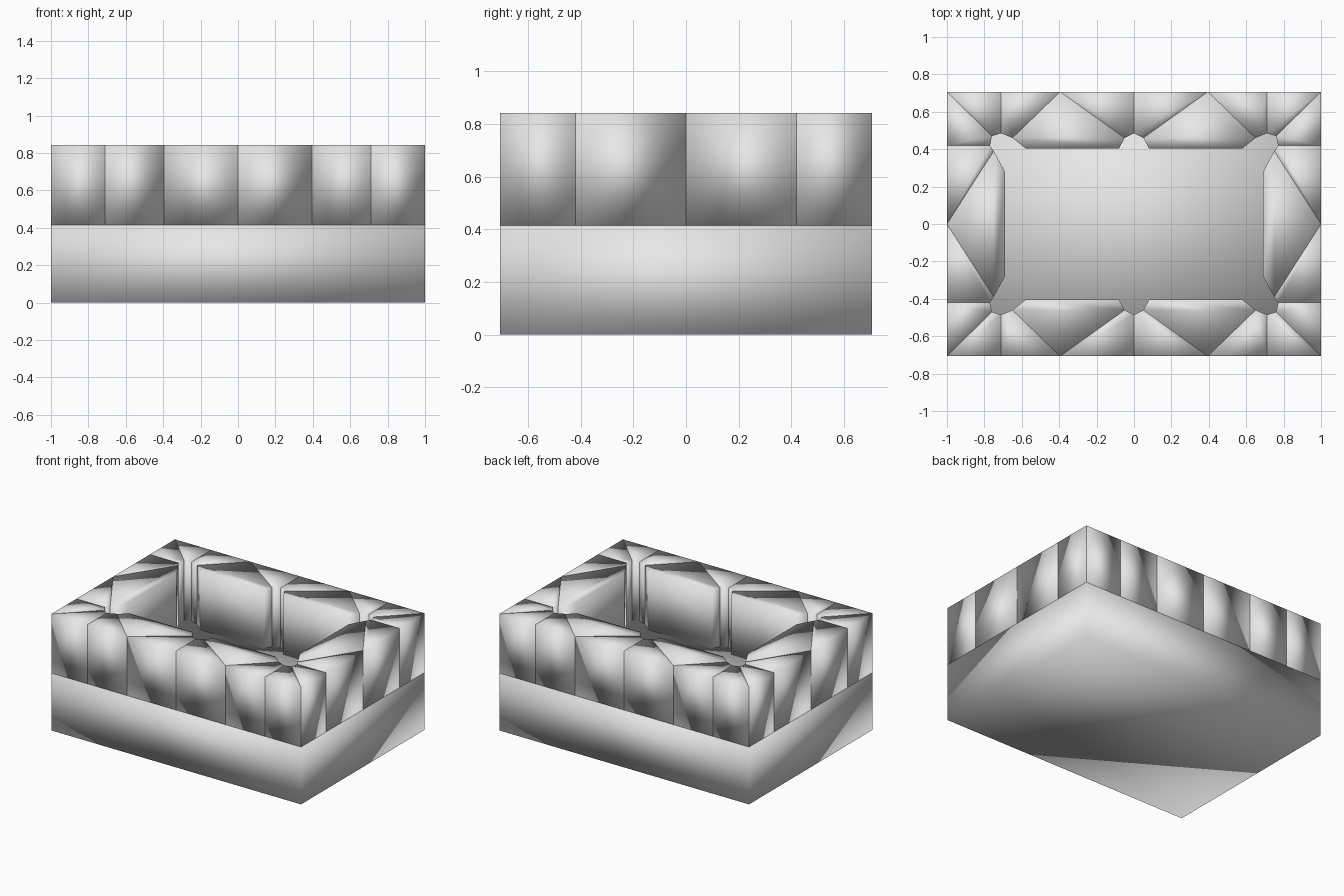
import bpy
import bmesh

cube = bpy.data.objects.get("Cube")
if cube:
    bpy.data.objects.remove(cube, do_unlink=True)

HALF_X, HALF_Y = 1.0, 0.707
FLOOR, TOP = 0.415, 0.843

stone = bpy.data.materials.new("stone_grey")
stone.use_nodes = True
stone.diffuse_color = (0.8, 0.8, 0.8, 1)
stone.node_tree.nodes["Principled BSDF"].inputs["Base Color"].default_value = (0.8, 0.8, 0.8, 1)


def prism(name, outline, bottom, top):
    """Smooth-shaded upright block over a plan outline."""
    bm = bmesh.new()
    face = bm.faces.new([bm.verts.new((x, y, bottom)) for x, y in outline])
    moved = bmesh.ops.extrude_face_region(bm, geom=[face], use_keep_orig=True)["geom"]
    for v in moved:
        if isinstance(v, bmesh.types.BMVert):
            v.co.z = top
    bmesh.ops.recalc_face_normals(bm, faces=bm.faces)
    for f in bm.faces:
        f.smooth = True
    mesh = bpy.data.meshes.new(name)
    bm.to_mesh(mesh)
    bm.free()
    mesh.materials.append(stone)
    obj = bpy.data.objects.new(name, mesh)
    bpy.context.collection.objects.link(obj)


# Solid base slab
prism("base", [(-HALF_X, -HALF_Y), (HALF_X, -HALF_Y), (HALF_X, HALF_Y), (-HALF_X, HALF_Y)], 0, FLOOR)

# Plan points around the open notches, in one quadrant
side_a, side_b = (0.75, 0.39), (0.77, 0.42)
corner_in, long_a, long_b = (0.76, 0.47), (0.71, 0.485), (0.65, 0.46)
mid_a, mid_b = (0.05, 0.46), (0, 0.485)
side_seam, corner = (HALF_X, 0.42), (HALF_X, HALF_Y)
long_seam, long_apex = (0.71, HALF_Y), (0.395, HALF_Y)

# Wall wedges repeated in all four quadrants
wedges = {
    "side_wedge": [(HALF_X, 0), side_seam, side_b, side_a],
    "corner_side_wedge": [side_seam, corner, corner_in, side_b],
    "corner_long_wedge": [corner, long_seam, long_a, corner_in],
    "long_wedge": [long_seam, long_apex, long_b, long_a],
    "middle_wedge": [long_apex, (0, HALF_Y), mid_b, mid_a],
    "long_inner_wedge": [long_apex, long_b, (0.58, 0.405), (0.08, 0.405), mid_a],
}
for sx, xname in ((1, "left"), (-1, "right")):
    for sy, yname in ((-1, "front"), (1, "back")):
        for name, outline in wedges.items():
            prism(f"{yname}_{xname}_{name}", [(sx * x, sy * y) for x, y in outline], FLOOR, TOP)
    # Inner wedge at the middle of each short side
    inner = [(HALF_X, 0), side_a, (0.69, 0.28), (0.69, -0.28), (0.75, -0.39)]
    prism(f"{xname}_inner_wedge", [(sx * x, y) for x, y in inner], FLOOR, TOP)
